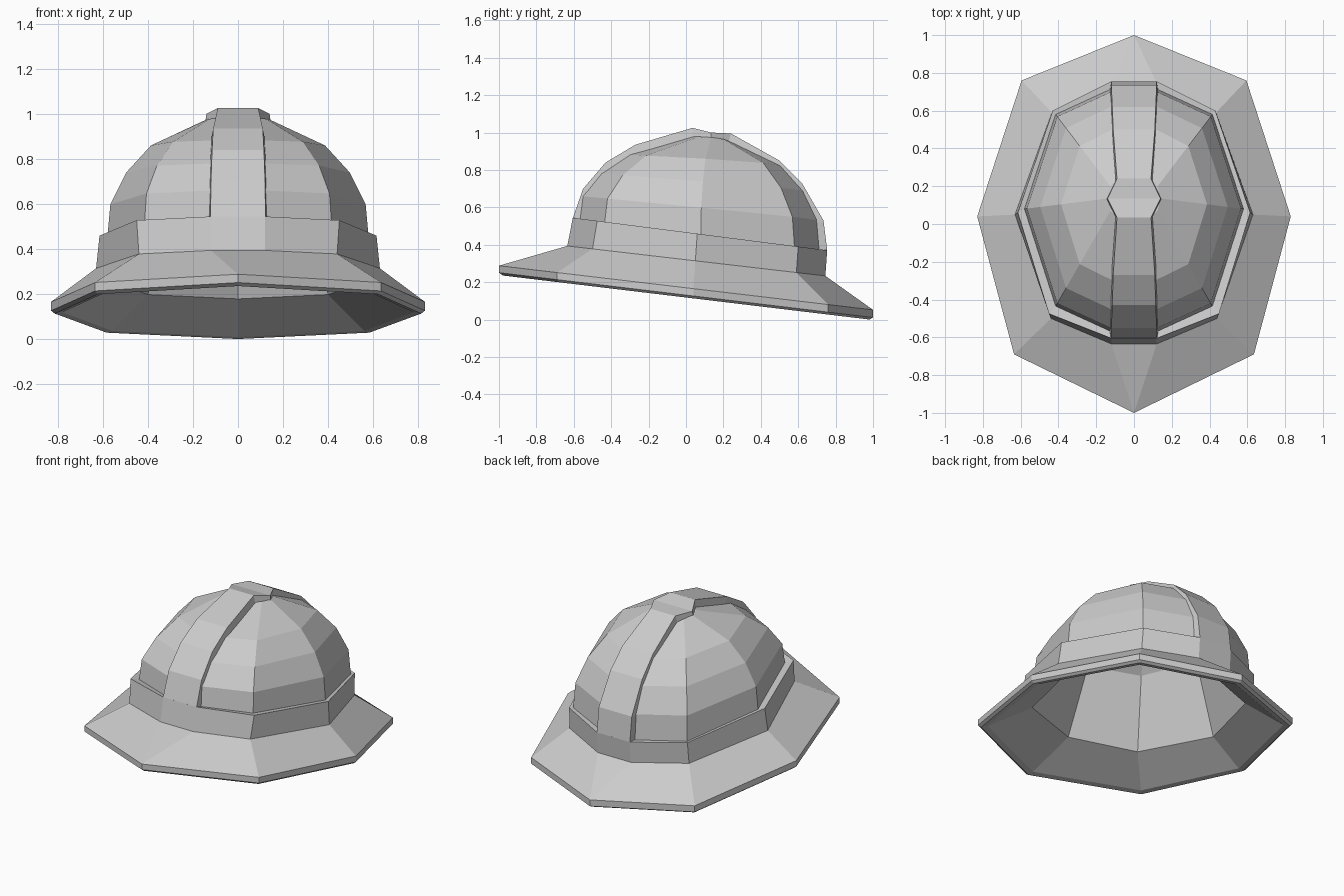
import bpy, bmesh
from mathutils import Vector

if "Cube" in bpy.data.objects:
    bpy.data.objects.remove(bpy.data.objects["Cube"])


def finish(name, bm):
    bmesh.ops.remove_doubles(bm, verts=bm.verts, dist=0.0005)
    bmesh.ops.recalc_face_normals(bm, faces=bm.faces)
    mesh = bpy.data.meshes.new(name)
    bm.to_mesh(mesh)
    bm.free()
    obj = bpy.data.objects.new(name, mesh)
    bpy.context.collection.objects.link(obj)
    return obj


def mirrored(half):
    """Close a right-hand half outline (front to back) into a full ring."""
    return list(half) + [(-x, y, z) for x, y, z in reversed(half)]


def loft(name, rings):
    """Skin closed rings in order and cap both ends."""
    bm = bmesh.new()
    loops = [[bm.verts.new(p) for p in r] for r in rings]
    n = len(loops[0])
    for a, b in zip(loops, loops[1:]):
        for i in range(n):
            j = (i + 1) % n
            bm.faces.new((a[i], a[j], b[j], b[i]))
    bm.faces.new(loops[0])
    bm.faces.new(loops[-1])
    return finish(name, bm)


def tilt(outline, height, slope, scale=1.0):
    """Place an outline on a plane that drops toward the back."""
    return [(x * scale, 0.05 + (y - 0.05) * scale,
             height + slope * (0.05 + (y - 0.05) * scale)) for x, y in outline]


def dome_rings(base, crown, rows):
    out = []
    for r, h in rows:
        out.append(mirrored([(q[0] + (p[0] - q[0]) * r, q[1] + (p[1] - q[1]) * r,
                              p[2] + (q[2] - p[2]) * h) for p, q in zip(base, crown)]))
    return out


# half outlines, front to back
brim = [(0, -1), (.635, -.69), (.83, .04), (.595, .76), (0, 1)]
band_low = [(.12, -.635), (.44, -.5), (.63, .05), (.435, .59), (.12, .745)]
band_high = [(.12, -.605), (.45, -.475), (.615, .06), (.43, .60), (.12, .755)]
dome_foot = [(.12, -.57), (.415, -.435), (.58, .08), (.415, .58), (.12, .715)]
inner_foot = [(0, -.61), (.41, -.455), (.575, .05), (.40, .555), (0, .72)]

# hollow inside
inner_crown = [(0, .0, .94), (.08, .05, .94), (.10, .1, .94), (.08, .18, .93), (0, .22, .92)]
inside = dome_rings(tilt(inner_foot, .262, -.116), inner_crown,
                    [(0, 1), (.42, .88), (.70, .67), (1, 0)])

# flared brim with its thin rim, and the band above it
brim_and_band = [
    mirrored(tilt(brim, .124, -.122, .94)),
    mirrored(tilt(brim, .118, -.120, .98)),
    mirrored(tilt(brim, .131, -.120)),
    mirrored(tilt(brim, .17, -.118)),
    mirrored(tilt(band_low, .32, -.116)),
    mirrored(tilt(band_high, .467, -.128)),
]

# faceted dome
crown = [(.09, .04, .98), (.125, .07, .978), (.14, .135, .975), (.125, .2, .965), (.09, .24, .95)]
outside = dome_rings(tilt(dome_foot, .462, -.128), crown,
                     [(1, 0), (.97, .28), (.81, .55), (.56, .78), (0, 1)])
loft("helmet_shell", inside + brim_and_band + outside)

# raised strip running front to back over the crown: y, z, half width
strip = [(-.605, .543, .122), (-.55, .70, .12), (-.43, .84, .115), (-.27, .935, .11),
         (.035, 1.025, .09), (.135, 1.0, .14), (.24, .995, .09), (.50, .85, .11),
         (.62, .73, .115), (.735, .53, .12), (.755, .37, .12)]
centre = Vector((0, .08, .40))
sections = []
for y, z, w in strip:
    dy, dz = (Vector((0, y, z)) - centre).normalized().yz * .05
    sections.append([(w, y, z), (-w, y, z), (-w - .008, y - dy, z - dz), (w + .008, y - dy, z - dz)])
loft("crown_strip", sections)
